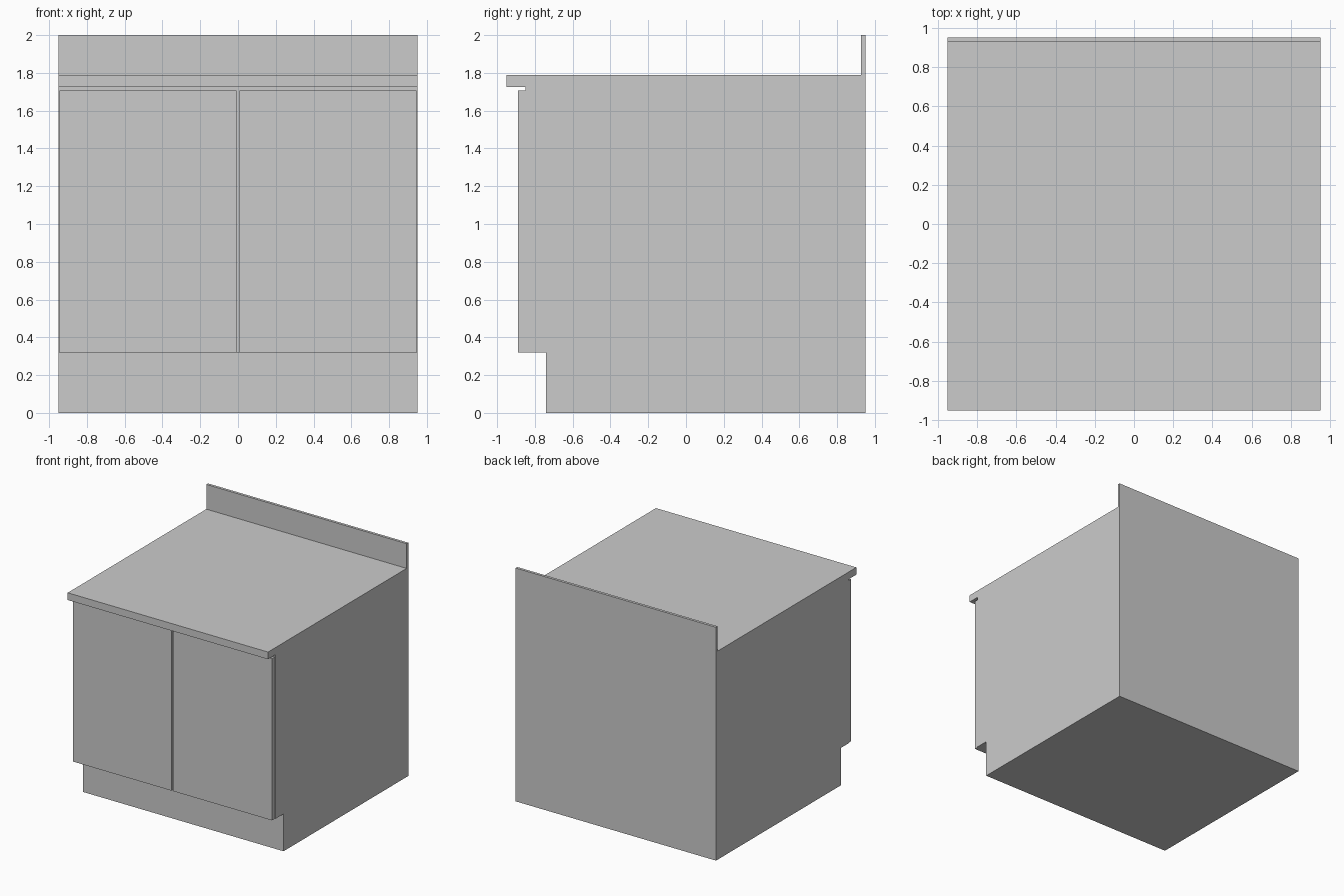
import bpy

if "Cube" in bpy.data.objects:
    bpy.data.objects.remove(bpy.data.objects["Cube"])


def extrude_profile(name, profile, x0, x1):
    """Solid made from a (y, z) side profile swept from x0 to x1."""
    n = len(profile)
    verts = [(x, y, z) for x in (x0, x1) for y, z in profile]
    faces = [tuple(range(n))[::-1], tuple(range(n, 2 * n))]
    faces += [(i, (i + 1) % n, n + (i + 1) % n, n + i) for i in range(n)]
    mesh = bpy.data.meshes.new(name)
    mesh.from_pydata(verts, [], faces)
    mesh.update()
    obj = bpy.data.objects.new(name, mesh)
    bpy.context.collection.objects.link(obj)
    return obj


HALF = 0.95          # half width and half depth
KICK_Z = 0.32        # top of the toe recess
COUNTER_Z = 1.726    # underside of the worktop
CARCASS_Y = -0.85    # cabinet front, behind the doors

# Cabinet carcass with recessed toe kick
extrude_profile("cabinet_body", [
    (-0.74, 0), (HALF, 0), (HALF, COUNTER_Z), (CARCASS_Y, COUNTER_Z),
    (CARCASS_Y, KICK_Z), (-0.74, KICK_Z)], -HALF, HALF)

# Worktop with upstand along the back
extrude_profile("countertop_with_backsplash", [
    (-HALF, COUNTER_Z), (HALF, COUNTER_Z), (HALF, 2.0), (0.927, 2.0),
    (0.927, 1.788), (-HALF, 1.788)], -HALF, HALF)

# Pair of flat doors
door_profile = [(-0.889, KICK_Z), (CARCASS_Y, KICK_Z),
                (CARCASS_Y, 1.707), (-0.889, 1.707)]
for side, x0, x1 in (("left", -0.944, -0.007), ("right", 0.007, 0.944)):
    extrude_profile(f"{side}_door", door_profile, x0, x1)
